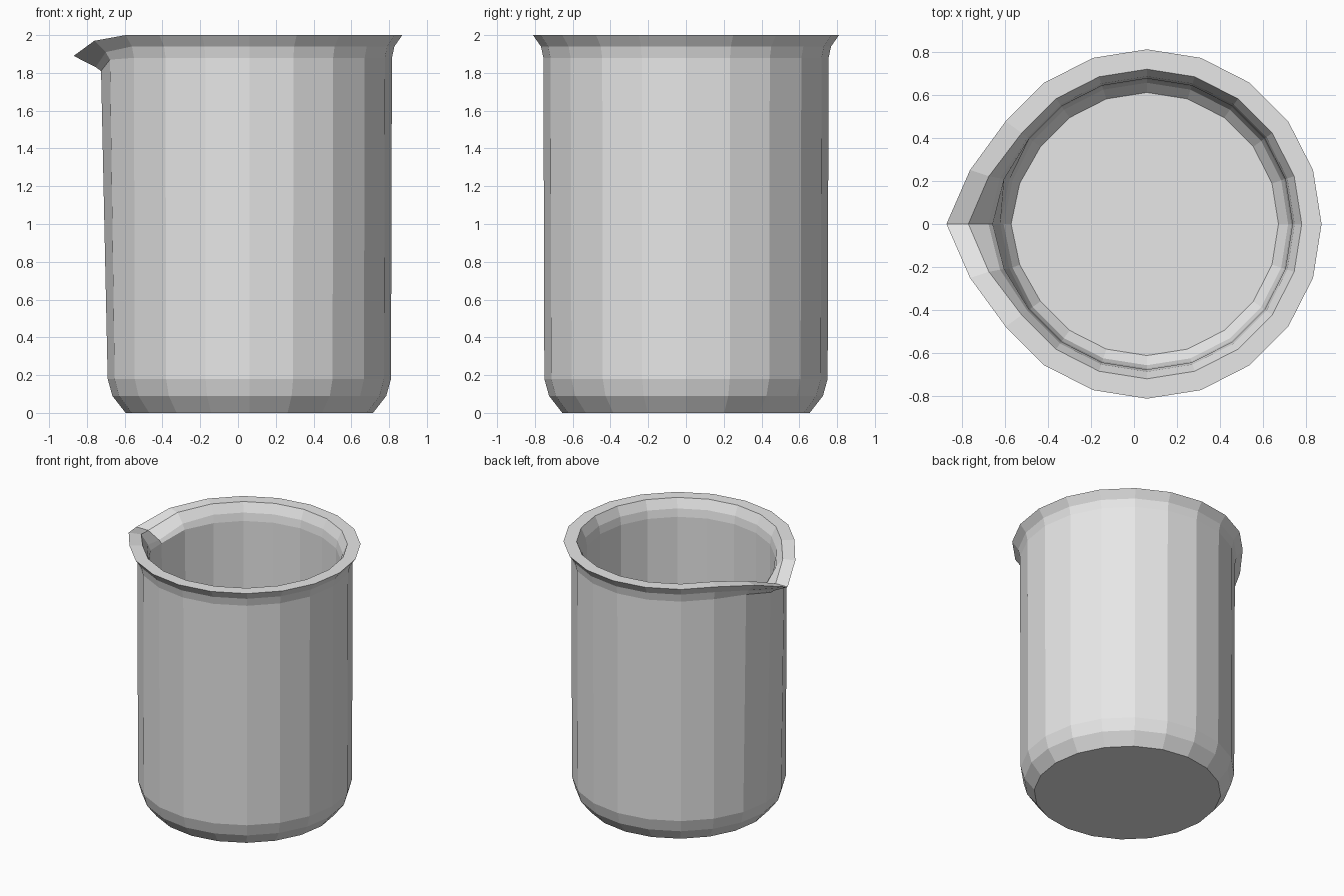
import bpy
import bmesh
from math import cos, sin, pi

cube = bpy.data.objects.get("Cube")
if cube:
    bpy.data.objects.remove(cube, do_unlink=True)

SIDES = 20
CENTRE_X = 0.06

# Profile from the outer base, over the rim, to the inner floor:
# radius, height, then spout shift (outward, down) at the tip and beside it
profile = [
    (0.655, 0.00, (0, 0), (0, 0)),
    (0.725, 0.09, (0, 0), (0, 0)),
    (0.75, 0.18, (0, 0), (0, 0)),
    (0.755, 1.88, (0.03, 0.07), (0.02, 0.01)),
    (0.768, 1.94, (0.045, 0.11), (0.03, 0.03)),
    (0.81, 2.00, (0.12, 0.11), (0.05, 0.03)),
    (0.718, 2.00, (0.11, 0.11), (0.05, 0.03)),
    (0.685, 1.93, (0.05, 0.09), (0.03, 0.03)),
    (0.675, 1.87, (0.04, 0.05), (0.02, 0.01)),
    (0.67, 0.19, (0.01, 0), (0, 0)),
    (0.655, 0.13, (0.01, 0), (0, 0)),
    (0.61, 0.08, (0.02, 0), (0.01, 0)),
]

glass = bpy.data.materials.new("pale_grey_glass")
glass.use_nodes = True
colour = (0.8, 0.8, 0.8, 1)
glass.diffuse_color = colour
glass.node_tree.nodes["Principled BSDF"].inputs["Base Color"].default_value = colour

# Thick-walled vessel with the spout pulled out on the -x side
bm = bmesh.new()
rings = []
for radius, height, tip, beside in profile:
    ring = []
    for i in range(SIDES):
        angle = 2 * pi * i / SIDES
        out, down = {0: tip, 1: beside}.get(abs(i - SIDES // 2), (0, 0))
        ring.append(bm.verts.new((CENTRE_X + radius * cos(angle) - out,
                                  radius * sin(angle), height - down)))
    rings.append(ring)

for low, high in zip(rings, rings[1:]):
    for i in range(SIDES):
        j = (i + 1) % SIDES
        bm.faces.new((low[i], low[j], high[j], high[i]))

# Underside and inner floor
bm.faces.new(rings[0][::-1])
bm.faces.new(rings[-1])
bmesh.ops.recalc_face_normals(bm, faces=bm.faces[:])

mesh = bpy.data.meshes.new("beaker")
bm.to_mesh(mesh)
bm.free()
mesh.materials.append(glass)
beaker = bpy.data.objects.new("beaker", mesh)
bpy.context.collection.objects.link(beaker)
